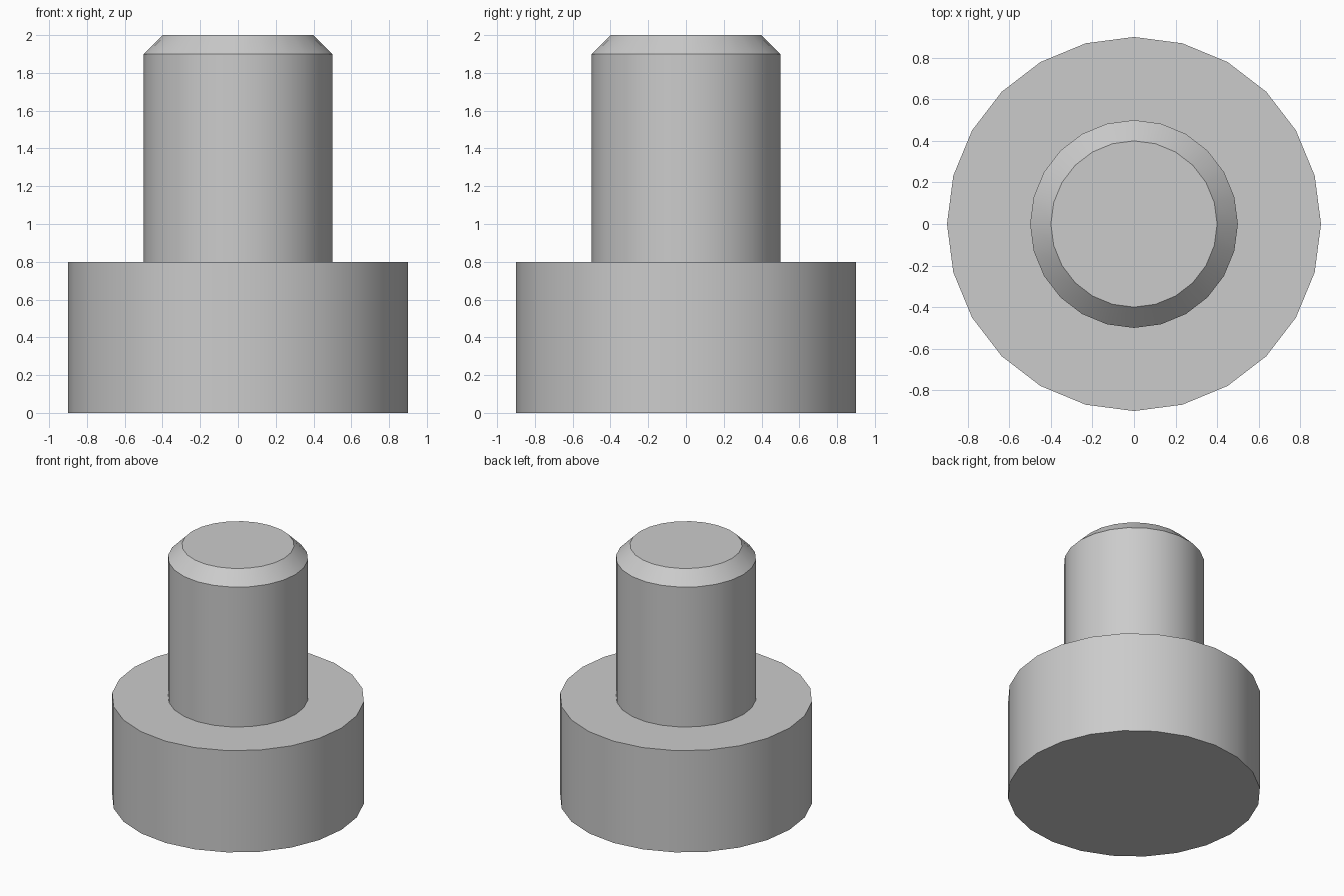
import bpy
import bmesh
from math import cos, sin, tau, radians

SIDES = 24

if "Cube" in bpy.data.objects:
    bpy.data.objects.remove(bpy.data.objects["Cube"], do_unlink=True)

# Plain grey metal
grey = bpy.data.materials.new("grey_metal")
grey.use_nodes = True
grey.diffuse_color = (0.6, 0.6, 0.6, 1)
grey.node_tree.nodes["Principled BSDF"].inputs["Base Color"].default_value = grey.diffuse_color


def turned_part(name, profile):
    """Revolve (radius, height) points about z and cap both ends."""
    bm = bmesh.new()
    rings = [[bm.verts.new((r * cos(tau * i / SIDES), r * sin(tau * i / SIDES), z))
              for i in range(SIDES)] for r, z in profile]
    for low, high in zip(rings, rings[1:]):
        for i in range(SIDES):
            j = (i + 1) % SIDES
            bm.faces.new((low[i], low[j], high[j], high[i]))
    bm.faces.new(rings[0][::-1])
    bm.faces.new(rings[-1])
    mesh = bpy.data.meshes.new(name)
    bm.to_mesh(mesh)
    bm.free()
    mesh.materials.append(grey)
    obj = bpy.data.objects.new(name, mesh)
    bpy.context.collection.objects.link(obj)
    bpy.ops.object.select_all(action="DESELECT")
    obj.select_set(True)
    bpy.context.view_layer.objects.active = obj
    bpy.ops.object.shade_smooth_by_angle(angle=radians(30))
    return obj


# Wide head, step, shank and chamfered tip in one solid
turned_part("stepped_pin", [(0.9, 0), (0.9, 0.8), (0.5, 0.8), (0.5, 1.9), (0.4, 2)])
